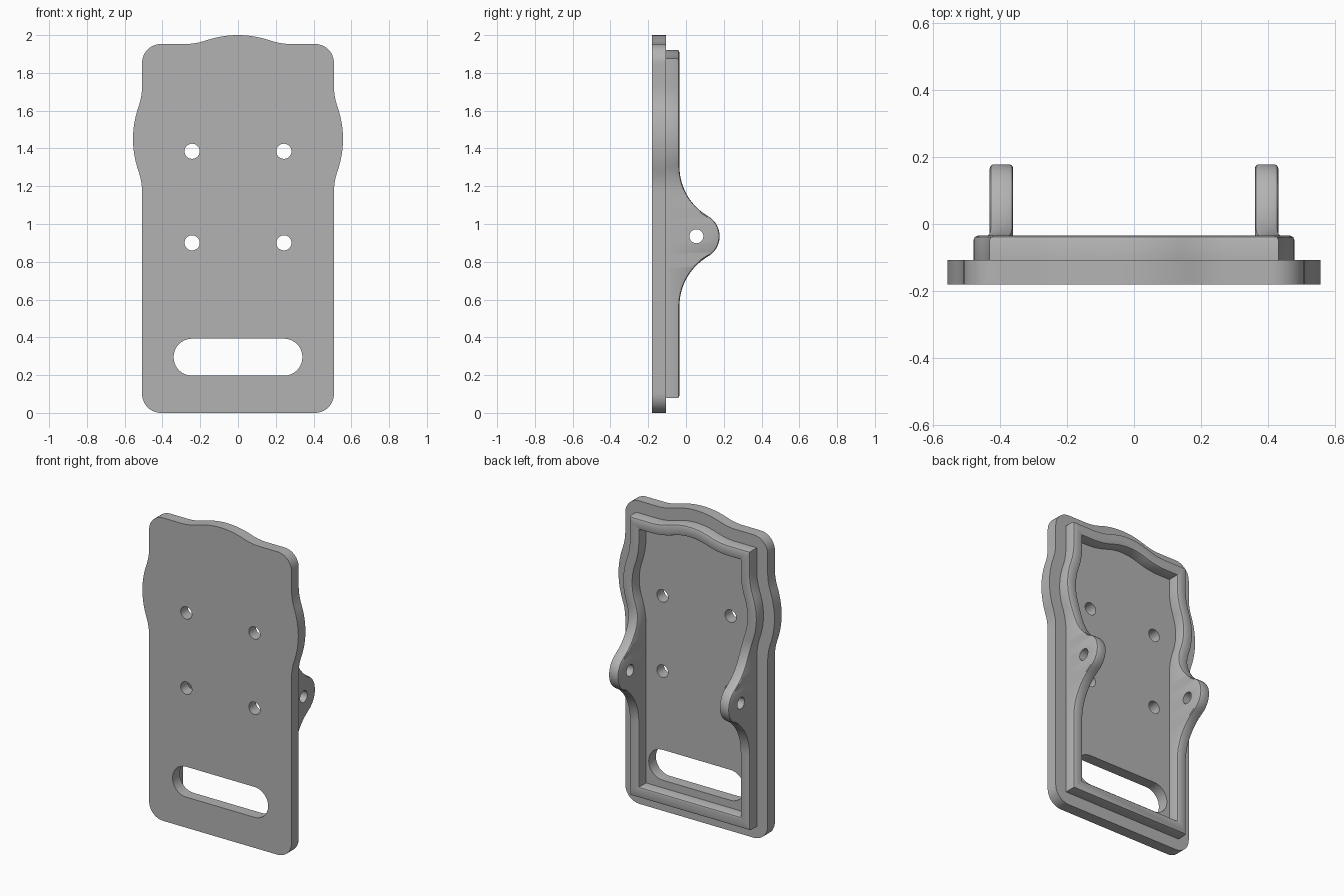
import bpy, bmesh, math
from mathutils import Matrix, Vector

if "Cube" in bpy.data.objects:
    bpy.data.objects.remove(bpy.data.objects["Cube"], do_unlink=True)

grey = bpy.data.materials.new("mid grey")
grey.use_nodes = True
grey.diffuse_color = (0.45, 0.45, 0.45, 1)
grey.node_tree.nodes["Principled BSDF"].inputs["Base Color"].default_value = grey.diffuse_color

FRONT, STEP, RIM_TOP = -0.18, -0.107, -0.035   # depth levels along y
EAR_Y, EAR_Z, EAR_R = 0.055, 0.935, 0.123      # lug tip circle
EAR_SPAN, FILLET_R = 0.37, 0.305


def make_object(name, bm):
    bmesh.ops.recalc_face_normals(bm, faces=bm.faces)
    mesh = bpy.data.meshes.new(name)
    bm.to_mesh(mesh)
    bm.free()
    mesh.materials.append(grey)
    obj = bpy.data.objects.new(name, mesh)
    bpy.context.collection.objects.link(obj)
    return obj


def bump(u, height, inner):
    """Convex crown that flows into the straight edge through a concave fillet."""
    u, reach = abs(u), 0.28
    if u >= reach:
        return 0
    if u < inner:
        return height * (1 - u * u / (inner * reach))
    return height * (reach - u) ** 2 / (reach * (reach - inner))


def outline(inset, radius):
    """Closed list of (x, z) points, inset from the plate's edge."""
    w, low, high = 0.508 - inset, inset, 1.953 - inset
    inner = 0.17 * (1 - inset / 0.5)
    half = []

    def corner(z, start):
        if radius:
            for i in range(1, 10):
                a = start + math.pi / 2 * i / 10
                half.append((w - radius + radius * math.cos(a), z + radius * math.sin(a)))

    half.append((w - radius, low)) if radius else None
    corner(low + radius, -math.pi / 2)
    for i in range(121):
        z = low + radius + (high - low - 2 * radius) * i / 120
        half.append((w + bump(z - 1.45, 0.048, inner), z))
    corner(high - radius, 0)
    for i in range(0 if radius else 1, 31):
        x = (w - radius) * (1 - i / 30)
        half.append((x, high + bump(x, 0.047, inner)))
    return half + [(-x, z) for x, z in reversed(half[:-1])]


def rim_height(z):
    """Depth of the rim's back edge, rising into the lugs."""
    u = abs(z - EAR_Z)
    if u >= EAR_SPAN:
        return RIM_TOP
    tangent = EAR_R * EAR_SPAN / (FILLET_R + EAR_R)
    if u < tangent:
        return EAR_Y + math.sqrt(EAR_R ** 2 - u * u)
    return RIM_TOP + FILLET_R - math.sqrt(FILLET_R ** 2 - (EAR_SPAN - u) ** 2)


def prism(name, points, y0, y1):
    bm = bmesh.new()
    face = bm.faces.new([bm.verts.new((x, y0, z)) for x, z in points])
    new = bmesh.ops.extrude_face_region(bm, geom=[face])["geom"]
    verts = [v for v in new if isinstance(v, bmesh.types.BMVert)]
    bmesh.ops.translate(bm, verts=verts, vec=(0, y1 - y0, 0))
    return make_object(name, bm)


def cylinder(name, centre, radius, depth, axis):
    bm = bmesh.new()
    turn = Vector((0, 0, 1)).rotation_difference(Vector(axis)).to_matrix().to_4x4()
    bmesh.ops.create_cone(bm, cap_ends=True, segments=40, radius1=radius, radius2=radius,
                          depth=depth, matrix=Matrix.Translation(centre) @ turn)
    return make_object(name, bm)


def cut(obj, cutter):
    cutter.hide_render = True
    mod = obj.modifiers.new("cut", "BOOLEAN")
    mod.operation, mod.solver, mod.object = "DIFFERENCE", "EXACT", cutter
    bpy.context.view_layer.objects.active = obj
    bpy.ops.object.modifier_apply(modifier=mod.name)
    bpy.data.objects.remove(cutter, do_unlink=True)


def smooth(obj):
    bpy.ops.object.select_all(action="DESELECT")
    obj.select_set(True)
    bpy.context.view_layer.objects.active = obj
    bpy.ops.object.shade_smooth_by_angle(angle=math.radians(30))


# Face plate with four screw holes and a slot
plate = prism("face_plate", outline(0, 0.1), FRONT, STEP)
for x in (-0.243, 0.243):
    for z in (0.9, 1.385):
        cut(plate, cylinder("screw_hole_cutter", (x, -0.14, z), 0.04, 0.4, (0, 1, 0)))
slot = []
for i in range(42):
    side = 1 if i < 21 else -1
    a = math.pi * (i - (i >= 21)) / 20 - math.pi / 2
    slot.append((side * 0.243 + 0.098 * math.cos(a), 0.295 + 0.098 * math.sin(a)))
cut(plate, prism("slot_cutter", slot, -0.4, 0.2))
smooth(plate)

# Raised rim whose side walls rise into two lugs, with softened back edges
OUTER, INNER, SOFT = 0.078, 0.148, 0.012
section = [(OUTER, None), (OUTER, SOFT), (OUTER + SOFT * 0.3, SOFT * 0.3), (OUTER + SOFT, 0),
           (INNER - SOFT, 0), (INNER - SOFT * 0.3, SOFT * 0.3), (INNER, SOFT), (INNER, None)]
bm = bmesh.new()
loops = []
for inset, drop in section:
    loops.append([bm.verts.new((x, STEP if drop is None else rim_height(z) - drop, z))
                  for x, z in outline(inset, 0)])
for a, b in zip(loops, loops[1:] + loops[:1]):
    for i in range(len(a)):
        bm.faces.new((a[i - 1], a[i], b[i], b[i - 1]))
rim = make_object("rim_with_lugs", bm)
for side in (-1, 1):
    cut(rim, cylinder("pivot_hole_cutter", (side * 0.4, EAR_Y, EAR_Z), 0.037, 0.3, (1, 0, 0)))
smooth(rim)
